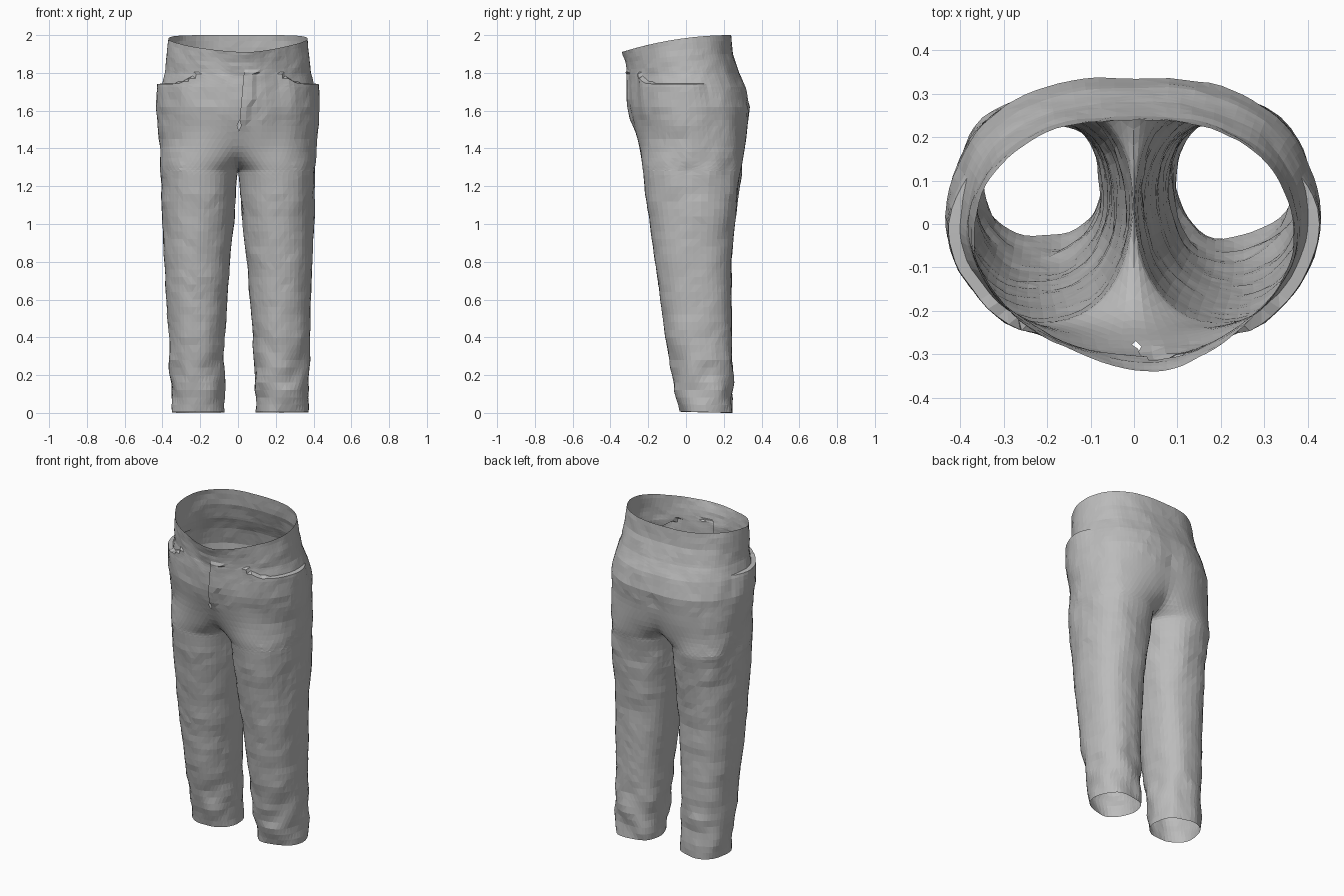
import bpy, bmesh, math
from mathutils import Vector, noise

cube = bpy.data.objects.get("Cube")
if cube:
    bpy.data.objects.remove(cube, do_unlink=True)

cloth = bpy.data.materials.new("grey cloth")
cloth.use_nodes = True
GREY = (0.5, 0.5, 0.5, 1)
cloth.diffuse_color = GREY
cloth.node_tree.nodes["Principled BSDF"].inputs["Base Color"].default_value = GREY

# Cross-sections: height, outer x, inner x (negative = halves joined), front y, back y
SECTIONS = [
    (0.0, .36, .08, -.03, .243), (0.2, .365, .08, -.072, .245), (0.4, .373, .075, -.11, .243),
    (0.8, .395, .045, -.163, .24), (1.0, .40, .025, -.19, .258), (1.2, .405, .01, -.222, .283),
    (1.28, .405, 0, -.232, .295), (1.32, .408, -.05, -.238, .30), (1.38, .412, -.15, -.245, .31),
    (1.45, .415, -.29, -.258, .322), (1.52, .42, -.42, -.28, .332), (1.62, .418, -.418, -.303, .34),
    (1.72, .405, -.405, -.308, .318), (1.8, .385, -.385, -.308, .28), (1.9, .377, -.377, -.32, .25),
    (2.0, .367, -.367, -.34, .24)]
SEGMENTS = 44


def section(z):
    for a, b in zip(SECTIONS, SECTIONS[1:]):
        if z <= b[0]:
            k = (z - a[0]) / (b[0] - a[0])
            return [p + (q - p) * k for p, q in zip(a, b)][1:]
    return SECTIONS[-1][1:]


def signed_power(v, p):
    return math.copysign(abs(v) ** p, v)


def bump(v, centre, width):
    return math.exp(-((v - centre) / width) ** 2)


def ramp(v, low, high):
    return min(1, max(0, (v - low) / (high - low)))


def cloth_point(side, z, i):
    """Point i of one half's ring, from the front seam round the outside to the back seam."""
    outer, inner, front, back = section(z)
    cx, rx = (outer + inner) / 2, (outer - inner) / 2
    cy, ry = (front + back) / 2, (back - front) / 2
    u = 2 * i / SEGMENTS - 1
    # Rounded front that grows more pointed toward the waist, flatter back
    n = 2.1 - .45 * ramp(z, 1.5, 2) if u < 0 else 2.4
    extra = math.asin(min(1, cx / rx) ** (n / 2))
    t = u * (math.pi / 2 + extra)
    if inner > 0:
        t = u * math.pi
    x = cx + rx * signed_power(math.cos(t), 2 / n)
    y = cy + ry * signed_power(math.sin(t), 2 / n)
    out = Vector((math.cos(t), math.sin(t), 0))
    push = 0
    # Pocket lip standing out from the hip, with an upturned front corner
    deg = math.degrees(t)
    if -58 < deg < 16:
        top = 1.742 + .07 * bump(deg, -58, 12)
        if z < top:
            push += .026 * max(0, 1 - (top - z) / .3) * min(1, (16 - deg) / 14, (deg + 58) / 10)
    # Fly flap on the left of the front seam, narrowing at the foot
    if side > 0 and y < 0 and x < .07 * math.sqrt(ramp(z, 1.49, 1.7)) and z < 1.84:
        push += .009
    # Shallow cleft in the seat
    if y > 0:
        push -= .012 * bump(x, 0, .06) * bump(z, 1.55, .15)
    # Wrinkles, stronger at the ankles and behind the knees
    p = Vector((side * x, y, z))
    amount = .005 + .013 * bump(z, .15, .2) + .011 * bump(z, 1.2, .2) * ramp(y, -.12, .0)
    push += amount * noise.noise(p * 9 + Vector((4, 2, 7)))
    push += .003 * noise.noise(p * 20)
    seam = inner <= 0 and i in (0, SEGMENTS)
    p += Vector((0 if seam else side * out.x, out.y, 0)) * push
    if not seam:
        p.x = side * max(.001, side * p.x)
    # Front closure sits a little to the left, and so do the hems
    if y < 0:
        p.x += .04 * bump(x, 0, .17) * ramp(z, 1.45, 1.9)
    p.x += .01 * ramp(z, 1, 0)
    # Waist dips at the front; hems are slightly uneven
    p.z -= .09 * ((.24 - min(y, .24)) / .58) ** 2 * ramp(z, 1.78, 2)
    p.z += .012 * ramp(z, .1, 0) * (1 + math.sin(5 * y + 3 * side)) / 2
    return p


# Ring heights, closer together round the crotch and the pocket edge
heights = [i * .04 for i in range(32)]
heights += [1.26, 1.28, 1.285, 1.295, 1.31, 1.33, 1.35, 1.38, 1.41, 1.45, 1.49, 1.52, 1.55, 1.58]
heights += [1.62, 1.66, 1.7, 1.725, 1.741, 1.744, 1.755, 1.77, 1.785, 1.8, 1.815, 1.84, 1.87]
heights += [1.9, 1.935, 1.97, 2.0]

bm = bmesh.new()
for side in (-1, 1):
    rings = [[bm.verts.new(cloth_point(side, z, i)) for i in range(SEGMENTS + 1)] for z in heights]
    for low, high in zip(rings, rings[1:]):
        for i in range(SEGMENTS):
            quad = [low[i], low[i + 1], high[i + 1], high[i]]
            bm.faces.new(quad if side > 0 else quad[::-1])
bmesh.ops.remove_doubles(bm, verts=bm.verts[:], dist=.0004)
# Relax the cloth where the legs join
for _ in range(5):
    joined = [v for v in bm.verts if 1.18 < v.co.z < 1.54 and abs(v.co.x) < .3]
    bmesh.ops.smooth_vert(bm, verts=joined, factor=.5, use_axis_x=True, use_axis_y=True, use_axis_z=True)
bmesh.ops.triangulate(bm, faces=bm.faces[:], quad_method='SHORT_EDGE')
bmesh.ops.recalc_face_normals(bm, faces=bm.faces[:])

mesh = bpy.data.meshes.new("trousers")
bm.to_mesh(mesh)
bm.free()
mesh.materials.append(cloth)
trousers = bpy.data.objects.new("trousers", mesh)
bpy.context.collection.objects.link(trousers)
